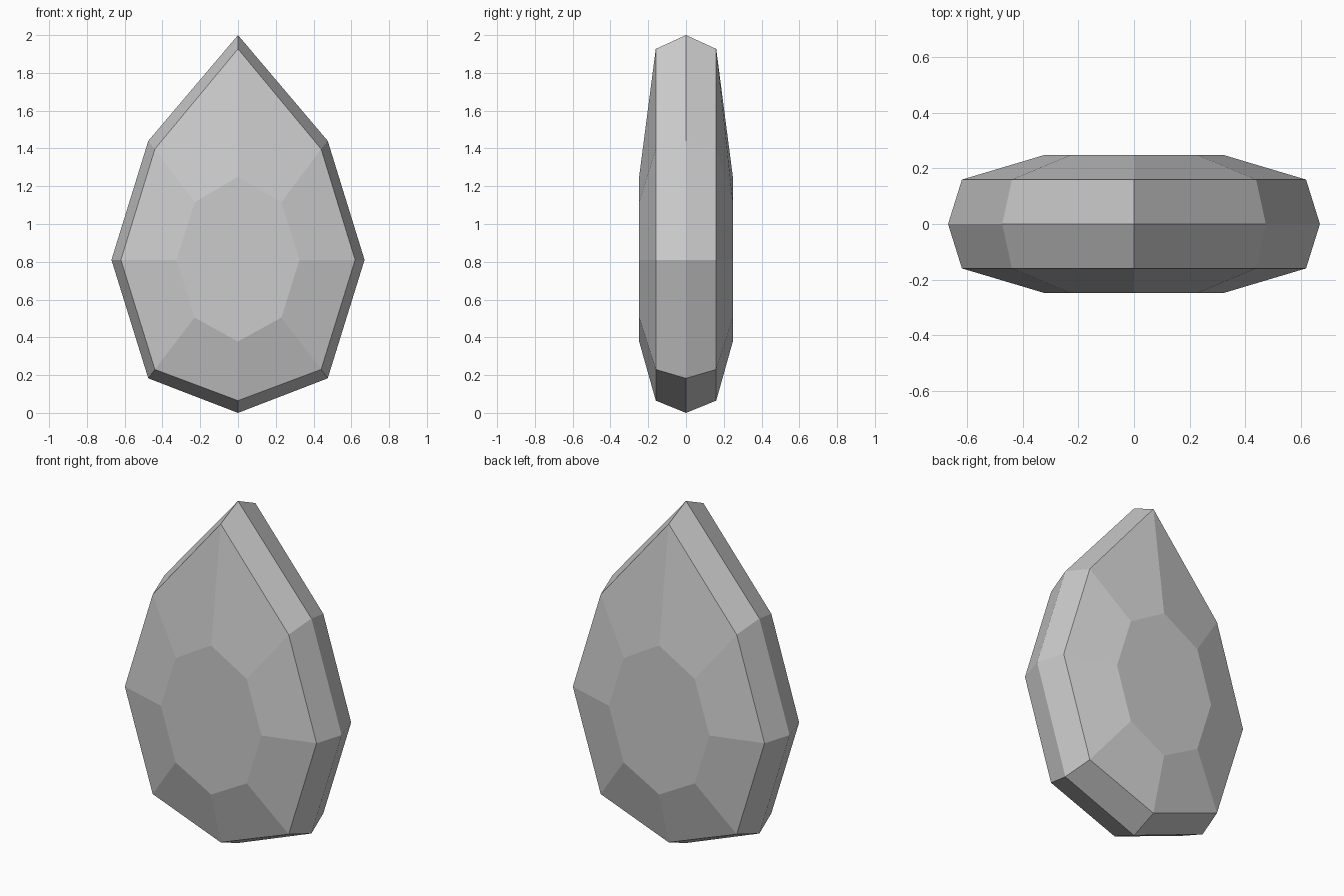
import bpy

cube = bpy.data.objects.get("Cube")
if cube:
    bpy.data.objects.remove(cube, do_unlink=True)

# Plain grey stone
stone = bpy.data.materials.new("grey_stone")
stone.use_nodes = True
colour = (0.6, 0.6, 0.6, 1)
stone.diffuse_color = colour
stone.node_tree.nodes["Principled BSDF"].inputs["Base Color"].default_value = colour

# Half outlines (x, z), from the top point down to the bottom point
girdle = [(0, 2), (0.475, 1.44), (0.67, 0.81), (0.475, 0.183), (0, 0)]
crown = [(0, 1.927), (0.44, 1.397), (0.62, 0.81), (0.44, 0.23), (0, 0.065)]
table = [(0, 1.25), (0.23, 1.115), (0.325, 0.81), (0.23, 0.505), (0, 0.378)]


def ring(half, y):
    """Mirror a half outline into a closed eight-sided ring at depth y."""
    outline = half + [(-x, z) for x, z in half[-2:0:-1]]
    return [(x, y, z) for x, z in outline]


# Stack the rings from the front table to the back table
layers = [(table, -0.248), (crown, -0.16), (girdle, 0), (crown, 0.16), (table, 0.248)]
verts = [v for half, y in layers for v in ring(half, y)]
n = len(verts) // len(layers)
faces = [(r * n + i, r * n + (i + 1) % n, (r + 1) * n + (i + 1) % n, (r + 1) * n + i)
         for r in range(len(layers) - 1) for i in range(n)]
faces.append(tuple(reversed(range(n))))
faces.append(tuple(range(len(verts) - n, len(verts))))

mesh = bpy.data.meshes.new("teardrop_gem")
mesh.from_pydata(verts, [], faces)
mesh.materials.append(stone)

# Point every facet outward
import bmesh
bm = bmesh.new()
bm.from_mesh(mesh)
bmesh.ops.recalc_face_normals(bm, faces=bm.faces)
bm.to_mesh(mesh)
bm.free()

gem = bpy.data.objects.new("teardrop_gem", mesh)
bpy.context.collection.objects.link(gem)
